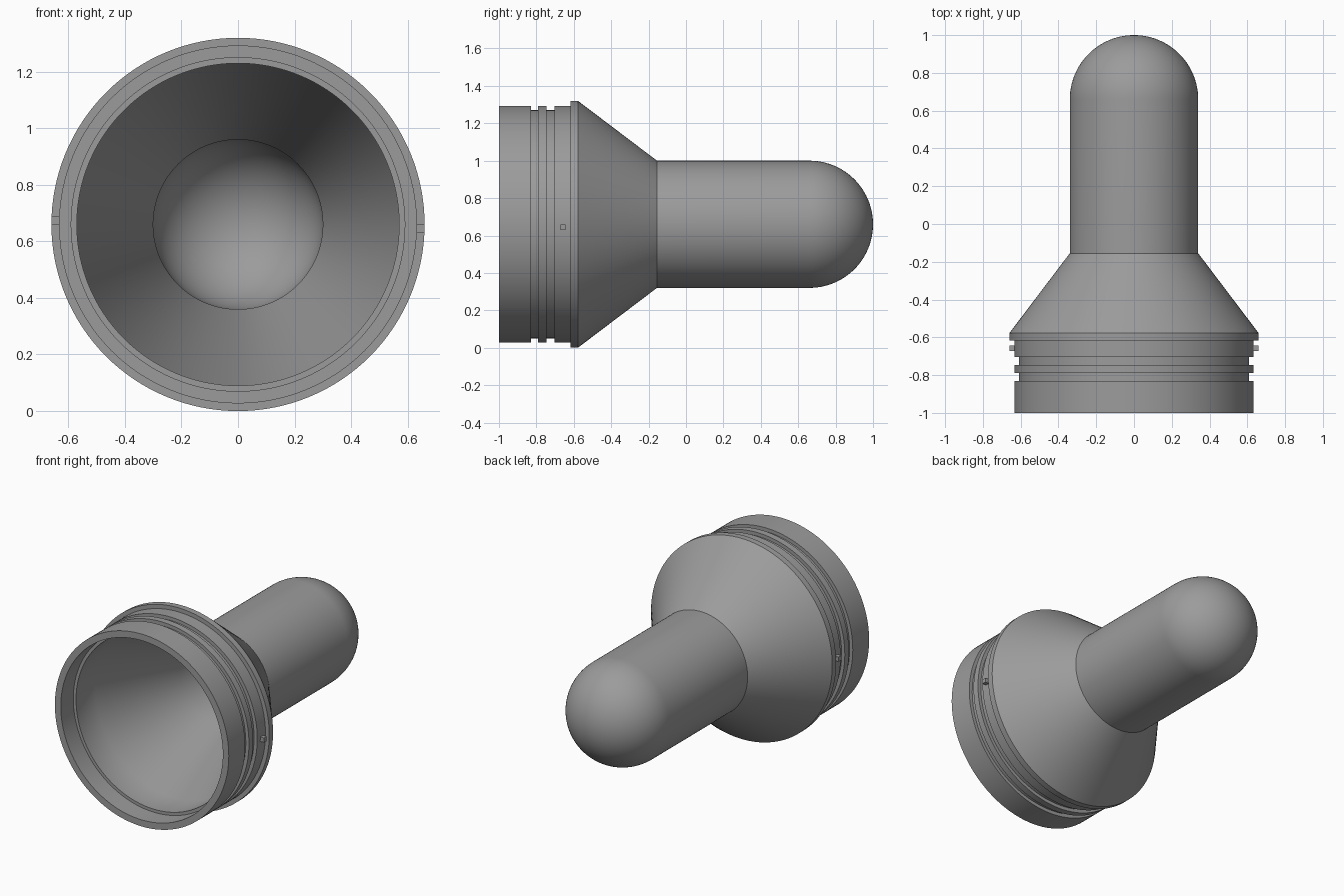
import bpy, bmesh, math

if "Cube" in bpy.data.objects:
    bpy.data.objects.remove(bpy.data.objects["Cube"])

AXIS_Z = 0.66      # height of the horizontal axis
SEGMENTS = 128

grey = bpy.data.materials.new("grey")
grey.diffuse_color = (0.33, 0.33, 0.33, 1)
grey.use_nodes = True
grey.node_tree.nodes["Principled BSDF"].inputs["Base Color"].default_value = grey.diffuse_color


def finish(bm, name):
    bmesh.ops.recalc_face_normals(bm, faces=bm.faces)
    mesh = bpy.data.meshes.new(name)
    bm.to_mesh(mesh)
    bm.free()
    mesh.materials.append(grey)
    obj = bpy.data.objects.new(name, mesh)
    bpy.context.collection.objects.link(obj)
    return obj


def dome(radius, centre, steps=24):
    """Quarter arc (y, r) from the rim to just before the pole."""
    return [(centre + radius * math.sin(a), radius * math.cos(a))
            for a in (math.pi / 2 * i / steps for i in range(steps))]


def lathe(name, profile, first_pole, last_pole):
    """Spin a (y, r) profile about the horizontal axis and close both poles."""
    bm = bmesh.new()
    rings = []
    for y, r in profile:
        rings.append([bm.verts.new((r * math.cos(t), y, AXIS_Z + r * math.sin(t)))
                      for t in (2 * math.pi * k / SEGMENTS for k in range(SEGMENTS))])
    for a, b in zip(rings, rings[1:]):
        for k in range(SEGMENTS):
            n = (k + 1) % SEGMENTS
            bm.faces.new((a[k], a[n], b[n], b[k]))
    for y, ring in ((first_pole, rings[0]), (last_pole, rings[-1])):
        pole = bm.verts.new((0, y, AXIS_Z))
        for k in range(SEGMENTS):
            bm.faces.new((pole, ring[k], ring[(k + 1) % SEGMENTS]))
    return finish(bm, name)


# Outer skin: grooved collar, flange, cone, tube and rounded end
outer = [(-1.0, 0.633), (-0.83, 0.633), (-0.83, 0.61), (-0.79, 0.61),
         (-0.79, 0.633), (-0.747, 0.633), (-0.747, 0.61), (-0.704, 0.61),
         (-0.704, 0.633), (-0.618, 0.633), (-0.618, 0.66), (-0.578, 0.66),
         (-0.155, 0.34)] + dome(0.34, 0.66)
# Inner skin: stepped mouth, cone, bore and hollow end
inner = [(-1.0, 0.59), (-0.87, 0.59), (-0.87, 0.57), (-0.67, 0.57),
         (-0.17, 0.30)] + dome(0.30, 0.66)

shell = lathe("hollow_shell", outer[::-1] + inner, 1.0, 0.96)
bpy.context.view_layer.objects.active = shell
shell.select_set(True)
bpy.ops.object.shade_smooth_by_angle(angle=math.radians(30))

# Small locating pins on both sides of the collar
for side, name in ((1, "right_pin"), (-1, "left_pin")):
    bm = bmesh.new()
    bmesh.ops.create_cube(bm, size=1)
    for v in bm.verts:
        v.co = (side * 0.64 + v.co.x * 0.04,
                -0.658 + v.co.y * 0.028,
                AXIS_Z - side * 0.015 + v.co.z * 0.03)
    finish(bm, name)
